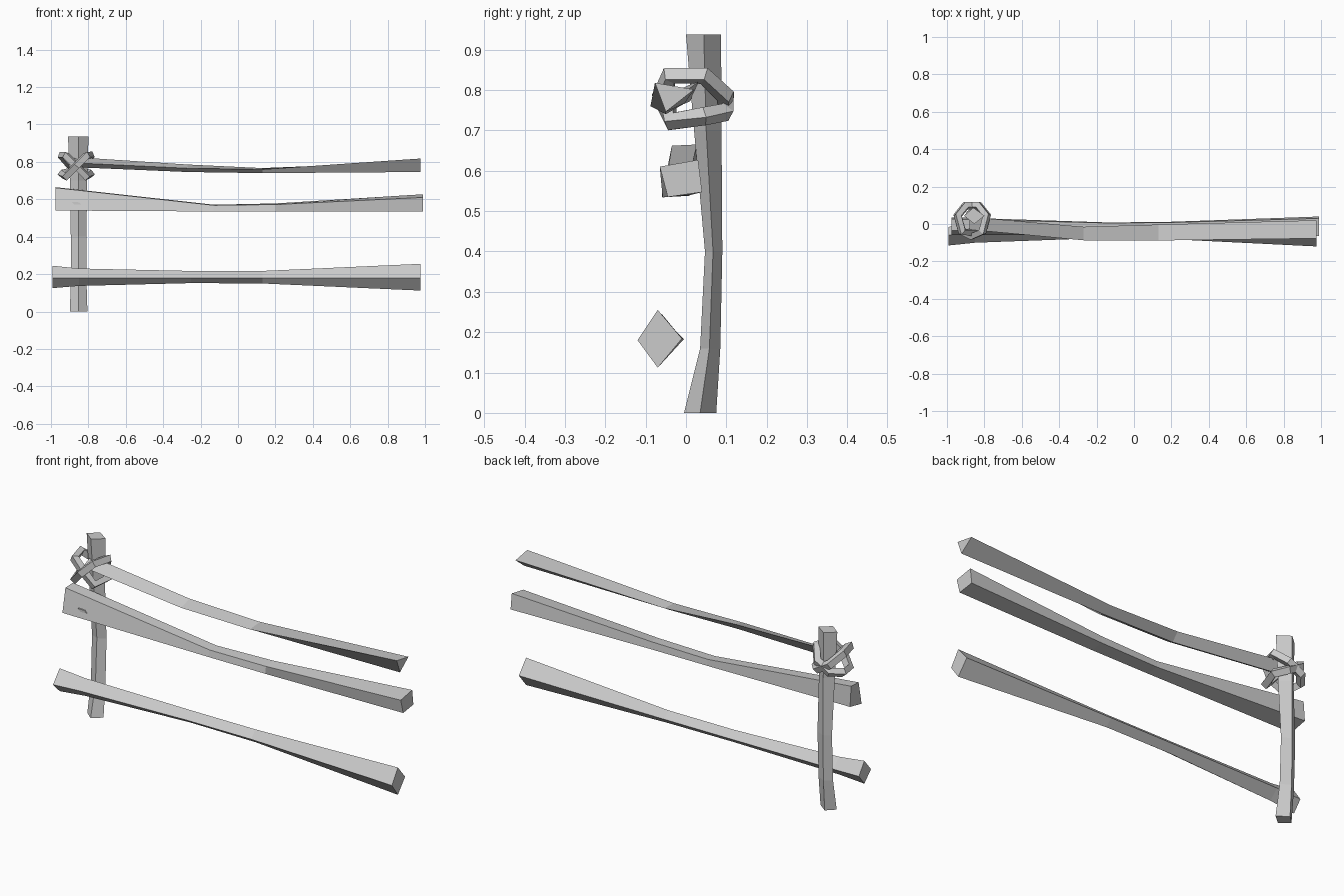
import bpy
from mathutils import Vector

if "Cube" in bpy.data.objects:
    bpy.data.objects.remove(bpy.data.objects["Cube"])


def mesh(name, verts, faces):
    me = bpy.data.meshes.new(name)
    me.from_pydata(verts, [], faces)
    me.update()
    ob = bpy.data.objects.new(name, me)
    bpy.context.collection.objects.link(ob)
    bpy.context.view_layer.objects.active = ob
    ob.select_set(True)
    bpy.ops.object.mode_set(mode='EDIT')
    bpy.ops.mesh.select_all(action='SELECT')
    bpy.ops.mesh.normals_make_consistent(inside=False)
    bpy.ops.object.mode_set(mode='OBJECT')
    ob.select_set(False)
    return ob


def loft(name, rings):
    """Skin equal-sized rings and cap both ends."""
    n, m = len(rings[0]), len(rings)
    verts = [p for r in rings for p in r]
    faces = [(i*n + j, i*n + (j+1) % n, (i+1)*n + (j+1) % n, (i+1)*n + j)
             for i in range(m - 1) for j in range(n)]
    faces += [tuple(range(n)), tuple(range((m-1)*n, m*n))]
    return mesh(name, verts, faces)


def rail(name, stations):
    """Each station: x position followed by its (y, z) corners."""
    return loft(name, [[(x, y, z) for y, z in pts] for x, pts in stations])


# post: corner-on square section, slightly bowed
post = []
for z, cx, w, y0, ym, y1 in [(0, -.852, .047, -.005, .035, .075),
                             (.16, -.852, .042, .035, .058, .085),
                             (.40, -.852, .042, .047, .067, .09),
                             (.70, -.853, .046, .02, .05, .088),
                             (.937, -.854, .055, 0, .044, .087)]:
    post.append([(cx, y0, z), (cx + w, ym, z), (cx - .005, y1, z), (cx - w, ym, z)])
loft("post", post)

# lower rail: diamond section
rail("lower_rail", [
    (-.993, [(-.06, .245), (-.015, .18), (-.06, .125), (-.115, .18)]),
    (-.85, [(-.055, .23), (-.008, .182), (-.055, .137), (-.10, .18)]),
    (-.25, [(-.04, .217), (-.005, .183), (-.04, .152), (-.078, .18)]),
    (.13, [(-.04, .217), (-.005, .183), (-.04, .15), (-.078, .18)]),
    (.977, [(-.07, .255), (-.01, .184), (-.07, .112), (-.12, .18)])])

# middle rail: leaning rectangle, wide at the left
rail("middle_rail", [
    (-.977, [(-.035, .662), (.027, .665), (.036, .56), (-.06, .54)]),
    (-.13, [(-.05, .568), (.005, .571), (.008, .538), (-.06, .535)]),
    (.2, [(-.055, .572), (.008, .578), (.012, .54), (-.058, .534)]),
    (.99, [(-.065, .61), (.03, .627), (.04, .547), (-.045, .535)])])

# upper rail: triangular section
rail("upper_rail", [
    (-.88, [(-.03, .795), (.038, .826), (.01, .772)]),
    (-.27, [(-.087, .766), (-.015, .786), (-.05, .746)]),
    (.13, [(-.088, .76), (-.003, .767), (-.05, .74)]),
    (.975, [(-.077, .818), (.02, .801), (-.05, .746)])])


# rope lashing: two crossed square-section loops, mirrored about the post
def rope(name, side, push):
    pts = [(0, -.055, .78), (.055, -.042, .835), (.078, .045, .835),
           (.035, .098, .785), (-.035, .098, .745), (-.078, .045, .735),
           (-.055, -.038, .722)]
    cu = bpy.data.curves.new(name, 'CURVE')
    cu.dimensions = '3D'
    cu.bevel_depth = .023
    cu.bevel_resolution = 0
    sp = cu.splines.new('POLY')
    sp.points.add(len(pts) - 1)
    for p, (x, y, z) in zip(sp.points, pts):
        p.co = (-.865 + side * x, y + (push if y < -.05 else 0), z, 1)
    sp.use_cyclic_u = True
    sp.use_smooth = False
    ob = bpy.data.objects.new(name, cu)
    bpy.context.collection.objects.link(ob)
    bpy.context.view_layer.objects.active = ob
    ob.select_set(True)
    bpy.ops.object.convert(target='MESH')
    bpy.context.object.select_set(False)


rope("rope_loop_a", 1, -.01)
rope("rope_loop_b", -1, .01)

# nail head on the middle rail
c = Vector((-.865, -.045, .578))
ring = [(-.024, .008), (.014, .006), (.026, -.006), (-.01, -.006)]
loft("nail", [[c + Vector((x, dy, z)) for x, z in ring] for dy in (-.012, .05)])
